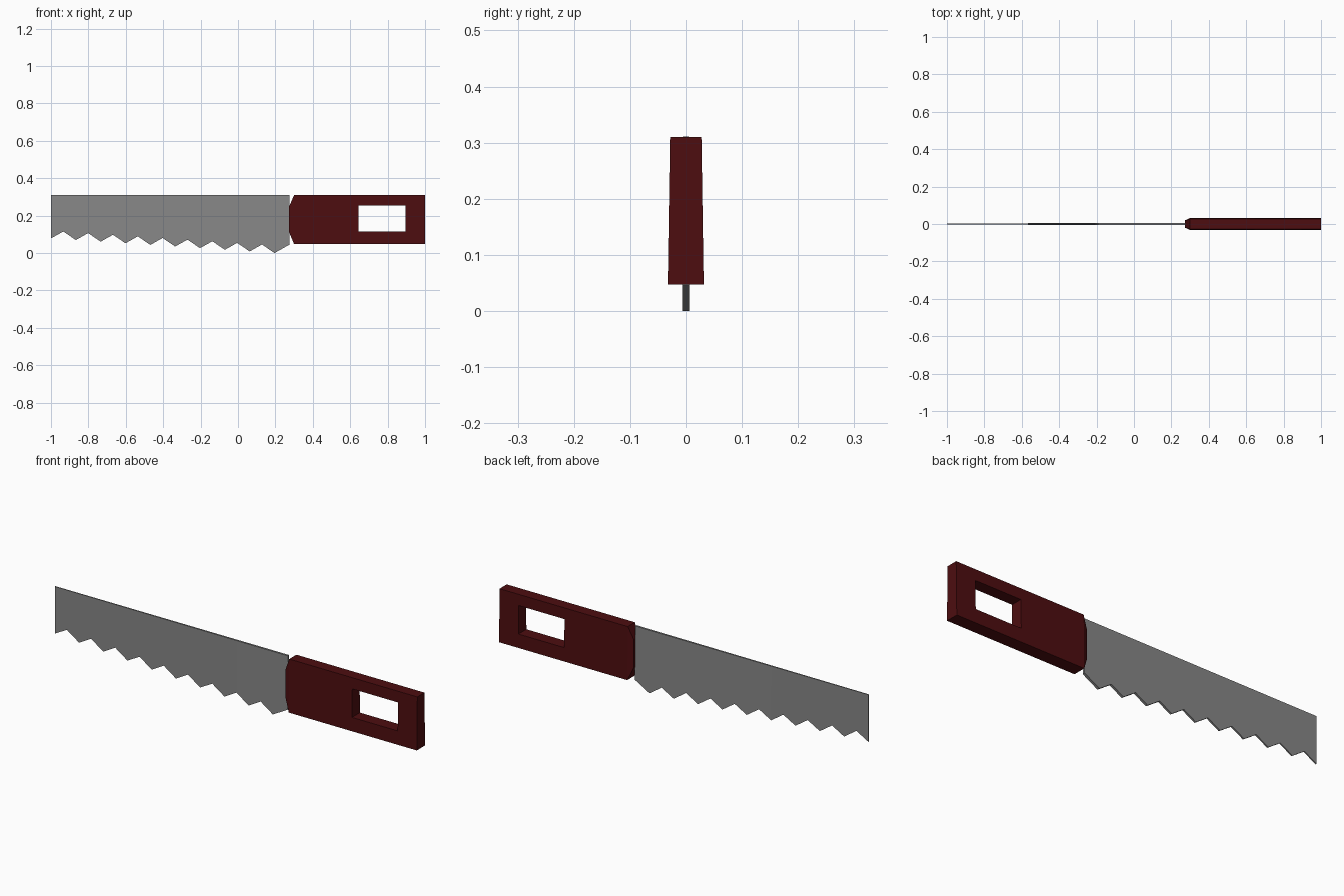
import bpy, bmesh

if "Cube" in bpy.data.objects:
    bpy.data.objects.remove(bpy.data.objects["Cube"])


def material(name, rgb):
    m = bpy.data.materials.new(name)
    m.diffuse_color = (*rgb, 1)
    m.use_nodes = True
    m.node_tree.nodes["Principled BSDF"].inputs["Base Color"].default_value = m.diffuse_color
    return m


def slab(name, columns, half_width, mat, skip=()):
    """Solid from columns (x, [z...]); half_width(x, z) gives half the thickness."""
    bm = bmesh.new()
    grid = [[bm.verts.new((x, 0, z)) for z in zs] for x, zs in columns]
    for i in range(len(grid) - 1):
        for j in range(len(grid[0]) - 1):
            if (i, j) not in skip:
                bm.faces.new((grid[i][j], grid[i + 1][j],
                              grid[i + 1][j + 1], grid[i][j + 1]))
    front = set(bm.verts)
    bmesh.ops.extrude_face_region(bm, geom=bm.faces[:], use_keep_orig=True)
    for v in bm.verts:
        w = half_width(v.co.x, v.co.z)
        v.co.y = -w if v in front else w
    bmesh.ops.recalc_face_normals(bm, faces=bm.faces[:])
    me = bpy.data.meshes.new(name)
    bm.to_mesh(me)
    bm.free()
    me.materials.append(mat)
    ob = bpy.data.objects.new(name, me)
    bpy.context.collection.objects.link(ob)
    return ob


steel = material("grey steel", (0.245, 0.245, 0.245))
wood = material("dark red wood", (0.075, 0.004, 0.005))

# Blade: zigzag lower edge deepening towards the handle
TOP = 0.311
teeth = []
for i in range(10):
    x = -1 + i * 0.1328
    tip = 0.078 - i * 0.0087
    teeth.append((x, [tip, TOP]))
    if i < 9:
        teeth.append((x + 0.066, [tip + 0.037, TOP]))
teeth.append((0.276, [0.045, TOP]))


def blade_width(x, z):
    along = (x + 1) / 1.276
    return (0.003 + 0.0037 * along) * (1 - 0.25 * z / TOP)


slab("blade", teeth, blade_width, steel)

# Handle: tapered grip with chamfered nose and rectangular finger hole
zs = [0.047, 0.115, 0.255, 0.31]
handle = [(0.274, [0.11, 0.145, 0.215, 0.25]),
          (0.30, zs), (0.645, zs), (0.895, zs), (1.0, zs)]


def handle_width(x, z):
    w = 0.032 - 0.004 * (z - 0.047) / 0.263
    return w * 0.65 if x < 0.29 else w


slab("handle", handle, handle_width, wood, skip={(2, 1)})
